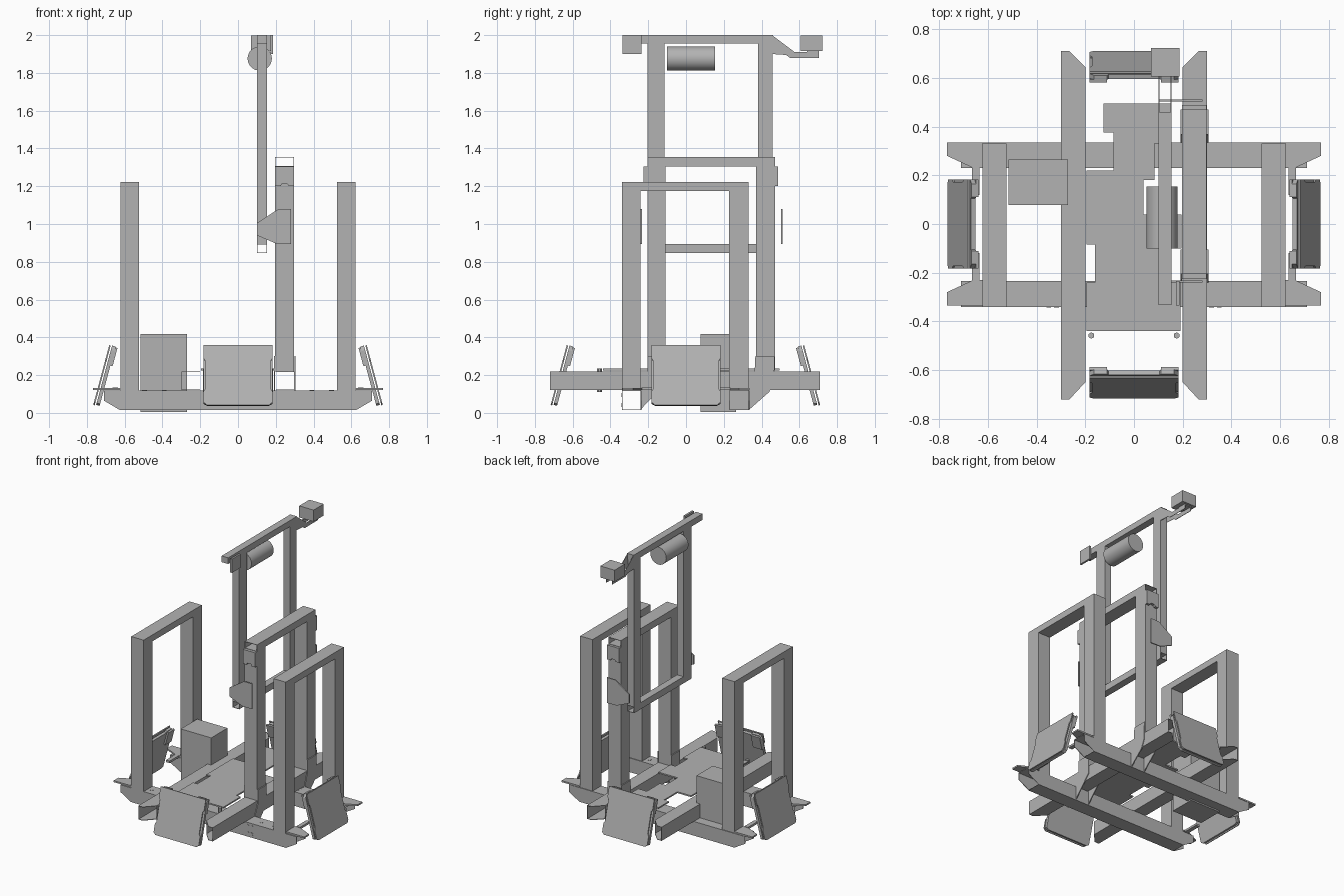
import bpy, bmesh, math
from mathutils import Matrix, Vector

cube = bpy.data.objects.get("Cube")
if cube:
    bpy.data.objects.remove(cube)

grey = bpy.data.materials.new("plain grey")
grey.use_nodes = True
grey.diffuse_color = (0.45, 0.45, 0.45, 1)
grey.node_tree.nodes["Principled BSDF"].inputs["Base Color"].default_value = grey.diffuse_color


def finish(name, bm, matrix=None):
    bmesh.ops.recalc_face_normals(bm, faces=bm.faces)
    if matrix:
        bm.transform(matrix)
    mesh = bpy.data.meshes.new(name)
    bm.to_mesh(mesh)
    bm.free()
    mesh.materials.append(grey)
    ob = bpy.data.objects.new(name, mesh)
    bpy.context.collection.objects.link(ob)
    return ob


def prism(name, pts, axis, lo, hi, skip=(), matrix=None):
    """Extrude a 2D outline along an axis; skipped sides stay open as a thin tube."""
    place = {"x": lambda p, h: (h, p[0], p[1]),
             "y": lambda p, h: (p[0], h, p[1]),
             "z": lambda p, h: (p[0], p[1], h)}[axis]
    bm = bmesh.new()
    a = [bm.verts.new(place(p, lo)) for p in pts]
    b = [bm.verts.new(place(p, hi)) for p in pts]
    bm.faces.new(a)
    bm.faces.new(b)
    n = len(pts)
    for i in range(n):
        if i not in skip:
            j = (i + 1) % n
            bm.faces.new((a[i], a[j], b[j], b[i]))
    ob = finish(name, bm, matrix)
    if skip:
        wall = ob.modifiers.new("wall", "SOLIDIFY")
        wall.thickness = 0.004
        wall.offset = -1
    return ob


def box(name, x, y, z, skip=(), matrix=None):
    pts = [(y[0], z[0]), (y[1], z[0]), (y[1], z[1]), (y[0], z[1])]
    return prism(name, pts, "x", x[0], x[1], skip, matrix)


def cylinder(name, centre, radius, length, axis, sides):
    bm = bmesh.new()
    bmesh.ops.create_cone(bm, cap_ends=True, segments=sides, radius1=radius,
                          radius2=radius, depth=length)
    turn = Vector((0, 0, 1)).rotation_difference(Vector(axis)).to_matrix().to_4x4()
    return finish(name, bm, Matrix.Translation(centre) @ turn)


def mirror_pts(pts):
    return [(-u, v) for u, v in reversed(pts)]


# Cross rails: open tubes with ends cut away underneath
half = [(0.625, 0.015), (0.71, 0.065), (0.71, 0.118)]
for name, y0, y1 in (("front_cross_rail", -0.34, -0.235), ("rear_cross_rail", 0.23, 0.335)):
    prism(name, half + mirror_pts(half), "y", y0, y1, skip=(0, 1, 3, 4))

# Long rails: open tubes with inner corners cut off
for sx, name in ((-1, "right"), (1, "left")):
    pts = [(0.2, -0.65), (0.265, -0.72), (0.3, -0.72), (0.3, 0.71), (0.265, 0.71), (0.2, 0.645)]
    pts = [(sx * x, y) for x, y in pts]
    prism(name + "_long_rail", pts, "z", 0.12, 0.22, skip=(0, 1, 3, 4))

    # Side gates
    gx = sorted((sx * 0.523, sx * 0.623))
    box(name + "_gate_front_post", gx, (-0.34, -0.24), (0.118, 1.175))
    box(name + "_gate_rear_post", gx, (0.228, 0.33), (0.118, 1.175))
    box(name + "_gate_top", gx, (-0.34, 0.33), (1.175, 1.222))

    # Corner plates over the cross rail ends
    for sy, end in ((-1, "front"), (1, "rear")):
        pts = [(0.623, 0.335), (0.768, 0.335), (0.768, 0.28), (0.66, 0.23), (0.623, 0.23)]
        prism(f"{name}_{end}_corner_plate", [(sx * x, sy * y) for x, y in pts], "z", 0.12, 0.131)
        box(f"{name}_{end}_panel_mount", sorted((sx * 0.635, sx * 0.665)),
            sorted((sy * 0.12, sy * 0.235)), (0.12, 0.135))

    # Bolts in the front cross rail
    for x in (0.39, 0.495):
        cylinder(name + "_top_bolt", (sx * x, -0.287, 0.118), 0.012, 0.004, (0, 0, 1), 16)
    for x in (0.318, 0.35):
        for z in (0.042, 0.095):
            cylinder(name + "_front_bolt", (sx * x, -0.34, z), 0.01, 0.004, (0, 1, 0), 16)

    # Standoffs at the front of the deck
    cylinder(name + "_standoff", (sx * 0.175, -0.458, 0.172), 0.013, 0.125, (0, 0, 1), 6)

# Deck sheet
deck = [(-0.195, -0.44), (0.19, -0.44), (0.19, -0.24), (0.155, -0.24), (0.155, -0.1),
        (0.195, -0.1), (0.195, 0.04), (0.04, 0.04), (0.04, 0.18), (0.085, 0.18),
        (0.085, 0.33), (0.155, 0.33), (0.155, 0.495), (-0.125, 0.495), (-0.125, 0.375),
        (-0.085, 0.375), (-0.085, 0.22), (-0.195, 0.22), (-0.195, -0.085),
        (-0.16, -0.085), (-0.16, -0.24), (-0.195, -0.24)]
prism("deck", deck, "z", 0.224, 0.234)

# Power box
box("power_box", (-0.515, -0.27), (0.077, 0.265), (0.005, 0.418))

# Outer mast
mx = (0.197, 0.297)
box("mast_front_post", mx, (-0.205, -0.108), (0.22, 1.305))
box("mast_rear_post", mx, (0.37, 0.47), (0.22, 1.305))
box("mast_top", mx, (-0.205, 0.47), (1.305, 1.355), skip=(1, 3))
notched = [(0.197, 1.2), (0.225, 1.2), (0.232, 1.213), (0.262, 1.213), (0.269, 1.2),
           (0.297, 1.2), (0.297, 1.305), (0.197, 1.305)]
prism("mast_front_guide", notched, "y", -0.226, -0.205)
prism("mast_rear_guide", notched, "y", 0.47, 0.488)

# Foot plates either side of the mast posts
front_foot = [(-0.24, 0.018), (-0.105, 0.16), (-0.105, 0.3), (-0.205, 0.3), (-0.205, 0.2), (-0.24, 0.12)]
rear_foot = [(0.23, 0.018), (0.335, 0.018), (0.44, 0.11), (0.465, 0.17), (0.47, 0.3),
             (0.367, 0.3), (0.362, 0.2), (0.335, 0.12), (0.23, 0.118)]
for x0 in (0.19, 0.298):
    prism("front_foot_plate", front_foot, "x", x0, x0 + 0.007)
    prism("rear_foot_plate", rear_foot, "x", x0, x0 + 0.007)

# Sliding inner mast
ix = (0.1, 0.153)
box("inner_front_post", ix, (-0.205, -0.115), (0.895, 1.955))
box("inner_rear_post", ix, (0.382, 0.457), (0.895, 1.955))
box("inner_bottom", ix, (-0.205, 0.457), (0.847, 0.895), skip=(1, 3))
box("inner_top", ix, (-0.332, 0.46), (1.955, 2.0))

# Plates joining the inner and outer masts
link = [(0.1, 0.94), (0.2, 0.897), (0.281, 0.895), (0.281, 1.08), (0.215, 1.08), (0.1, 1.005)]
prism("front_link_plate", link, "y", -0.24, -0.232)
prism("rear_link_plate", link, "y", 0.503, 0.511)

# Motor
motor = cylinder("motor", (0.115, 0.027, 1.876), 0.064, 0.255, (0, 1, 0), 48)
bpy.context.view_layer.objects.active = motor
motor.select_set(True)
bpy.ops.object.shade_smooth_by_angle()
motor.select_set(False)

# Front sensor plate and rear sensor arm
box("front_sensor_plate", (0.172, 0.186), (-0.335, -0.235), (1.9, 2.0))
arm = [(0.455, 2.0), (0.575, 1.91), (0.65, 1.91), (0.705, 1.91), (0.705, 1.88),
       (0.55, 1.88), (0.53, 1.895), (0.455, 1.9)]
for x0 in (0.1, 0.149):
    prism("sensor_arm", arm, "x", x0, x0 + 0.004)
box("sensor_shelf", ix, (0.64, 0.705), (1.908, 1.917))
box("rear_sensor", (0.07, 0.186), (0.605, 0.722), (1.915, 1.999))

# Tilted panels on all four sides, each an outer cover, backing and two tabs
half_cover = [(0.165, -0.165), (0.182, -0.15), (0.182, -0.09), (0.172, -0.075), (0.172, 0.075),
              (0.182, 0.09), (0.182, 0.15), (0.182, 0.163)]
half_back = [(0.165, -0.16), (0.182, -0.15), (0.182, 0.14), (0.165, 0.165), (0.11, 0.165), (0.105, 0.155)]
for name, turn, reach in (("front", 0, 0.67), ("left", 90, 0.72), ("rear", 180, 0.664), ("right", 270, 0.72)):
    m = (Matrix.Rotation(math.radians(turn), 4, "Z") @ Matrix.Translation((0, -reach, 0.2))
         @ Matrix.Rotation(math.radians(-15), 4, "X"))
    prism(name + "_panel_cover", half_cover + mirror_pts(half_cover), "y", -0.004, 0.004, matrix=m)
    prism(name + "_panel_back", half_back + mirror_pts(half_back), "y", 0.011, 0.03, matrix=m)
    for s in (-1, 1):
        box(name + "_panel_tab", sorted((s * 0.11, s * 0.182)), (0.03, 0.042), (0.06, 0.16), matrix=m)
